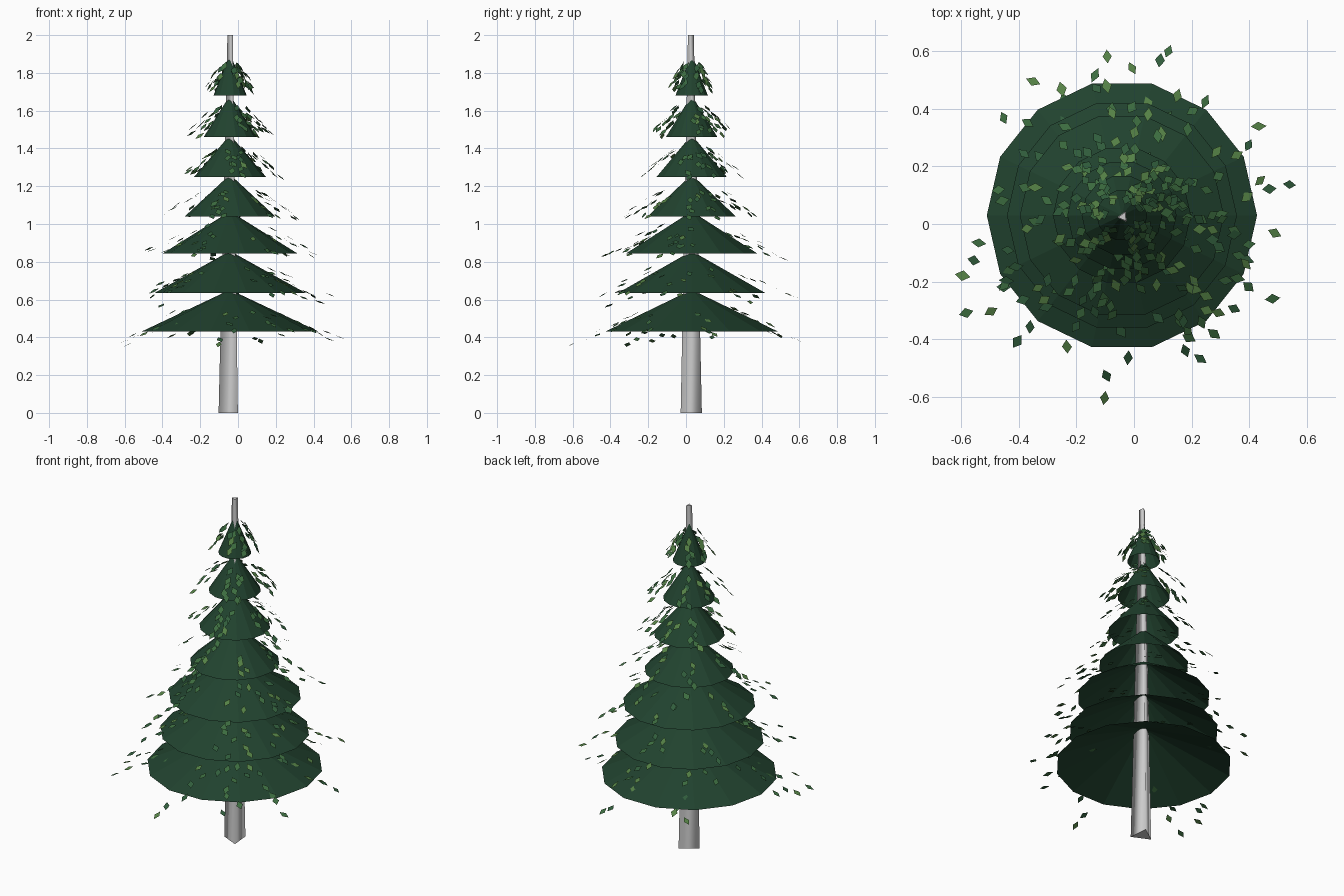
import bpy, bmesh, math, random
from mathutils import Vector, Matrix

if "Cube" in bpy.data.objects:
    bpy.data.objects.remove(bpy.data.objects["Cube"])

random.seed(4)
CX, CY = -0.042, 0.03            # trunk axis


def material(name, rgb):
    m = bpy.data.materials.new(name)
    m.diffuse_color = (*rgb, 1)
    m.use_nodes = True
    m.node_tree.nodes["Principled BSDF"].inputs["Base Color"].default_value = m.diffuse_color
    return m


def make_object(name, bm, mats=()):
    mesh = bpy.data.meshes.new(name)
    bm.to_mesh(mesh)
    bm.free()
    for m in mats:
        mesh.materials.append(m)
    ob = bpy.data.objects.new(name, mesh)
    bpy.context.collection.objects.link(ob)
    return ob


needle = material("dark_needles", (0.015, 0.055, 0.028))
greens = [material("leaf_mid", (0.045, 0.15, 0.05)),
          material("leaf_light", (0.09, 0.22, 0.06)),
          material("leaf_deep", (0.03, 0.11, 0.045))]

# Trunk: tapered three-sided post, smooth shaded
bm = bmesh.new()
bmesh.ops.create_cone(bm, cap_ends=True, segments=3, radius1=0.065, radius2=0.018, depth=2)
bm.verts.ensure_lookup_table()
turn = math.radians(185) - math.atan2(bm.verts[0].co.y, bm.verts[0].co.x)
bmesh.ops.transform(bm, verts=bm.verts[:],
                    matrix=Matrix.Translation((CX + 0.004, CY - 0.005, 1)) @ Matrix.Rotation(turn, 4, 'Z'))
for f in bm.faces:
    f.smooth = len(f.verts) == 4
make_object("trunk", bm)

# Tiers: base height, cone radius, leaf reach, leaf drop
TIERS = [(0.43, 0.470, 0.64, 0.29), (0.635, 0.400, 0.57, 0.27), (0.845, 0.355, 0.51, 0.25),
         (1.04, 0.240, 0.37, 0.23), (1.25, 0.190, 0.27, 0.22), (1.46, 0.140, 0.23, 0.21),
         (1.68, 0.088, 0.13, 0.19)]
HEIGHT = 0.222

# Foliage skirts: open 14-sided cones
for i, (z, r, _, _) in enumerate(TIERS):
    bm = bmesh.new()
    rim = [bm.verts.new((CX + r * math.cos(k * math.tau / 14),
                         CY + r * math.sin(k * math.tau / 14), z)) for k in range(14)]
    tip = bm.verts.new((CX, CY, z + HEIGHT))
    for k in range(14):
        bm.faces.new((rim[k], rim[(k + 1) % 14], tip))
    make_object(f"foliage_tier_{i + 1}", bm, [needle])


def add_leaf(bm, pos, angle, slope):
    # Diamond leaf lying along the drooping branch
    L, W = random.uniform(0.025, 0.031), random.uniform(0.015, 0.019)
    m = (Matrix.Translation(pos) @ Matrix.Rotation(angle, 4, 'Z')
         @ Matrix.Rotation(slope + random.uniform(-0.12, 0.12), 4, 'Y')
         @ Matrix.Rotation(random.uniform(-0.6, 0.6), 4, 'Z')
         @ Matrix.Rotation(random.uniform(-0.2, 0.2), 4, 'X'))
    vs = [bm.verts.new(m @ Vector(p)) for p in ((-L, 0, 0), (0, -W, 0), (L, 0, 0), (0, W, 0))]
    bm.faces.new(vs).material_index = random.choice((0, 0, 1, 2))


# Leaves: sprays along drooping branches on every tier
LOW_ANGLES = [14, 69, 123, 192, 215, 268, 305, 324]
for i, (z, r, reach, drop) in enumerate(TIERS):
    bm = bmesh.new()
    slope = math.atan2(drop, reach)
    for b in range(8):
        base = math.radians(LOW_ANGLES[b] + (0 if i == 0 else i * 19 + random.uniform(-12, 12)))
        length = random.uniform(0.88, 1.0) if b not in (0, 1, 4, 5) else 1.0
        for k in range(6):
            t = length * (0.42 + 0.58 * (k + random.uniform(0, 0.9)) / 5.9)
            a = base + random.uniform(-0.16, 0.16)
            d = t * reach
            pos = Vector((CX + d * math.cos(a), CY + d * math.sin(a),
                          z + HEIGHT - drop * t + random.uniform(-0.02, 0.025)))
            add_leaf(bm, pos, a, slope)
    make_object(f"leaves_tier_{i + 1}", bm, greens)
